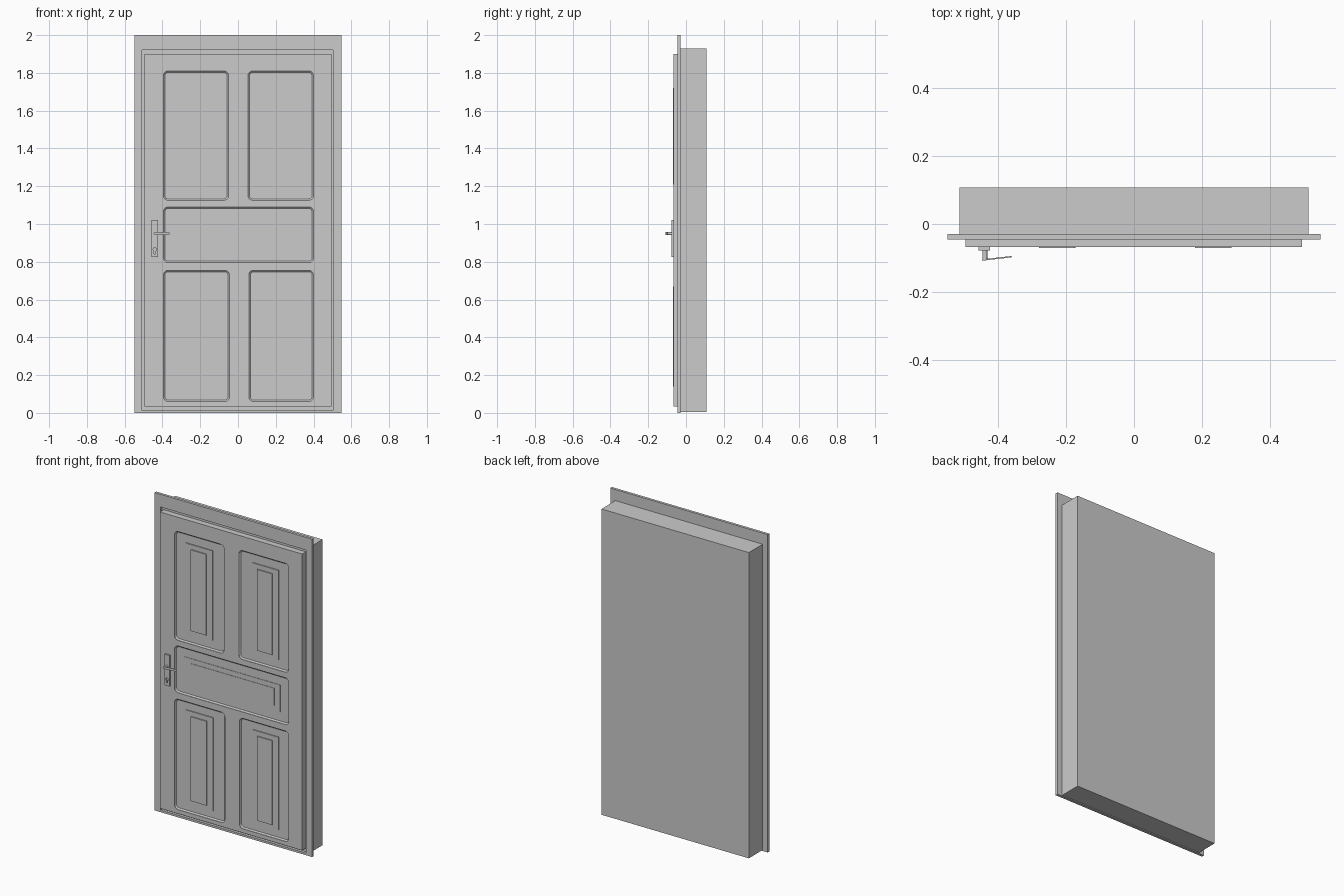
import bpy, bmesh, math
from mathutils import Matrix, Vector

if "Cube" in bpy.data.objects:
    bpy.data.objects.remove(bpy.data.objects["Cube"])


def rect(x0, x1, z0, z1, r=0.0, n=5):
    """Rectangle outline in XZ, with optional rounded corners."""
    if r <= 0:
        return [(x0, z0), (x1, z0), (x1, z1), (x0, z1)]
    pts = []
    for cx, cz, a0 in ((x1 - r, z1 - r, 0), (x0 + r, z1 - r, 90),
                       (x0 + r, z0 + r, 180), (x1 - r, z0 + r, 270)):
        for i in range(n + 1):
            a = math.radians(a0 + 90 * i / n)
            pts.append((cx + r * math.cos(a), cz + r * math.sin(a)))
    return pts


def loft(name, layers):
    """Closed solid through (y, outline) layers."""
    bm = bmesh.new()
    rings = [[bm.verts.new((x, y, z)) for x, z in pts] for y, pts in layers]
    bm.faces.new(rings[0])
    bm.faces.new(rings[-1])
    for a, b in zip(rings, rings[1:]):
        for i in range(len(a)):
            j = (i + 1) % len(a)
            bm.faces.new((a[i], a[j], b[j], b[i]))
    bmesh.ops.recalc_face_normals(bm, faces=bm.faces)
    me = bpy.data.meshes.new(name)
    bm.to_mesh(me)
    bm.free()
    ob = bpy.data.objects.new(name, me)
    bpy.context.collection.objects.link(ob)
    return ob


def slab(name, y0, y1, outline):
    return loft(name, [(y0, outline), (y1, outline)])


def cut(target, cutter):
    """Subtract the cutter and remove it."""
    cutter.hide_render = True
    mod = target.modifiers.new("cut", 'BOOLEAN')
    mod.operation = 'DIFFERENCE'
    mod.solver = 'EXACT'
    mod.object = cutter
    bpy.context.view_layer.objects.active = target
    bpy.ops.object.modifier_apply(modifier=mod.name)
    bpy.data.objects.remove(cutter)


FACE = -0.067   # front of the door leaf
FLOOR = -0.057  # bottom of the panel recesses

# Deep wall block behind the door
slab("wall_block", -0.03, 0.108, rect(-0.513, 0.513, 0.006, 1.93))

# Flat casing with an opening that leaves a gap round the leaf
casing = slab("door_casing", -0.046, -0.0295, rect(-0.548, 0.548, 0, 2))
cut(casing, slab("casing_cutter", -0.06, -0.01, rect(-0.507, 0.504, 0.013, 1.92)))

# Door leaf
leaf = slab("door_leaf", FACE, -0.03, rect(-0.496, 0.494, 0.035, 1.90))

# Panels: recess outline, lower field, upper field, field fronts
panels = {
    "upper_left": ((-0.395, -0.05, 1.125, 1.81), (-0.32, -0.135, 1.185, 1.75),
                   (-0.28, -0.174, 1.21, 1.72), -0.063, -0.070),
    "upper_right": ((0.053, 0.40, 1.125, 1.81), (0.143, 0.325, 1.185, 1.75),
                    (0.18, 0.286, 1.21, 1.72), -0.063, -0.070),
    "middle": ((-0.395, 0.40, 0.795, 1.09), (-0.33, 0.335, 0.86, 1.03),
               (-0.29, 0.295, 0.89, 1.00), -0.0595, -0.062),
    "lower_left": ((-0.395, -0.045, 0.06, 0.755), (-0.32, -0.13, 0.115, 0.70),
                   (-0.28, -0.172, 0.14, 0.67), -0.063, -0.070),
    "lower_right": ((0.057, 0.40, 0.06, 0.755), (0.145, 0.325, 0.115, 0.70),
                    (0.18, 0.286, 0.14, 0.67), -0.063, -0.070),
}
for key, (hole, outer, inner, y_outer, y_inner) in panels.items():
    x0, x1, z0, z1 = hole
    d = 0.008
    wide = rect(x0, x1, z0, z1, 0.025)
    narrow = rect(x0 + d, x1 - d, z0 + d, z1 - d, 0.025 - d)
    cut(leaf, loft(key + "_cutter", [(-0.08, wide), (-0.064, wide), (FLOOR, narrow)]))
    slab(key + "_field", y_outer, FLOOR + 0.003, rect(*outer))
    slab(key + "_raised_field", y_inner, FLOOR + 0.002, rect(*inner))

# Lock plate with keyhole
plate = slab("lock_plate", -0.078, FACE + 0.001, rect(-0.457, -0.424, 0.825, 1.02))
kx, kz, kr, kw = -0.44, 0.865, 0.009, 0.004
a0 = math.asin(kw / kr)
arc = [-math.pi / 2 + a0 + (2 * math.pi - 2 * a0) * i / 14 for i in range(15)]
keyhole = [(kx + kr * math.cos(a), kz + kr * math.sin(a)) for a in arc]
keyhole += [(kx - kw, 0.842), (kx + kw, 0.842)]
cut(plate, slab("keyhole_cutter", -0.09, -0.069, keyhole))

# Handle stem and angled lever
slab("handle_stem", -0.105, -0.077, rect(-0.446, -0.431, 0.942, 0.957, 0.0074, 3))
lever = slab("handle_lever", -0.002, 0.002, rect(-0.009, 0.078, -0.007, 0.007, 0.0069, 4))
lever.data.transform(Matrix.Translation(Vector((-0.438, -0.105, 0.95)))
                     @ Matrix.Rotation(math.radians(6.5), 4, 'Z'))
